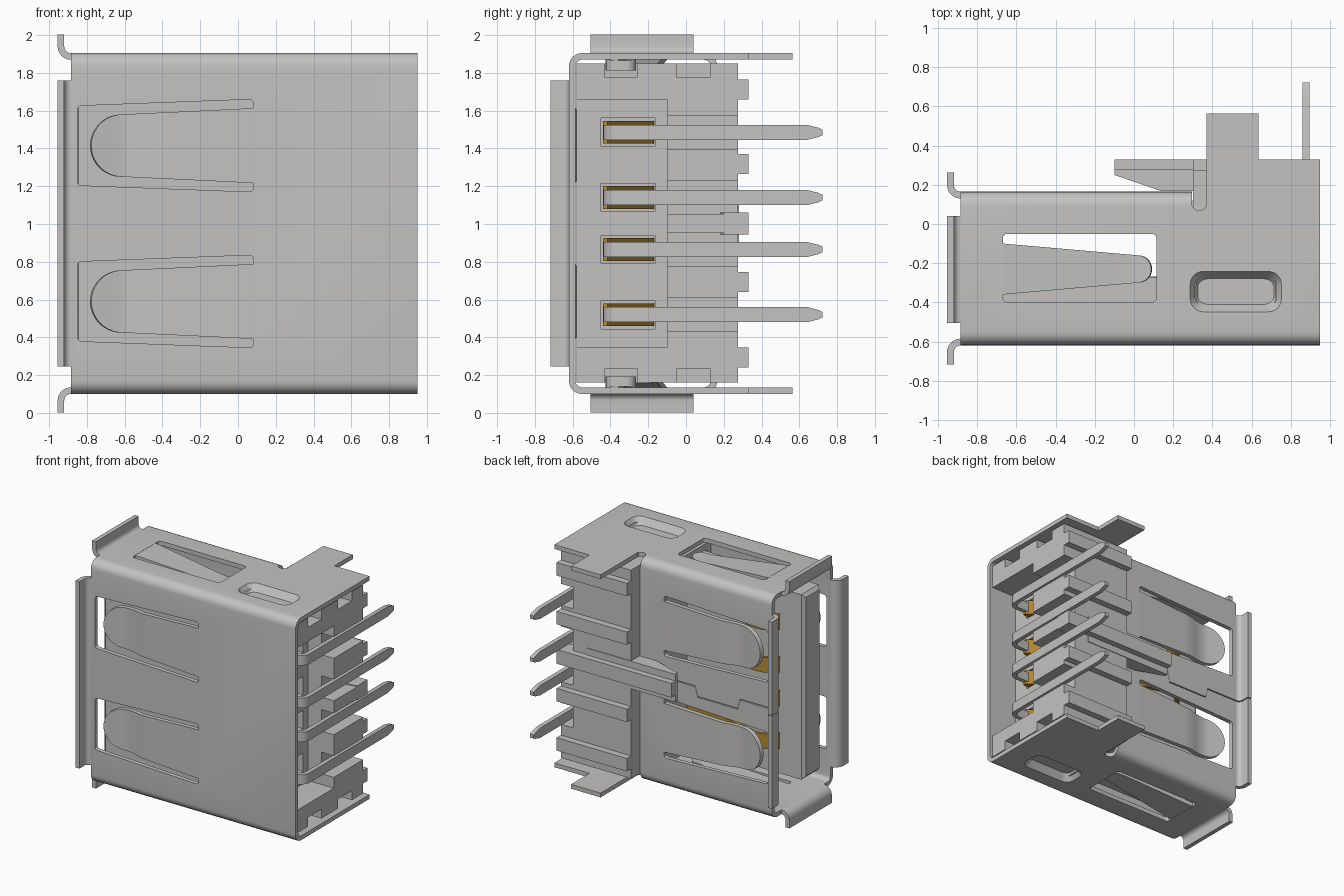
import bpy, bmesh, math
from mathutils import Vector

if "Cube" in bpy.data.objects:
    bpy.data.objects.remove(bpy.data.objects["Cube"], do_unlink=True)


def material(name, rgb):
    m = bpy.data.materials.new(name)
    m.use_nodes = True
    m.diffuse_color = (*rgb, 1)
    m.node_tree.nodes["Principled BSDF"].inputs["Base Color"].default_value = (*rgb, 1)
    return m


GREY = material("warm_grey", (0.55, 0.545, 0.535))
GOLD = material("contact_gold", (0.47, 0.25, 0.03))
parts = []
T = 0.035  # sheet thickness


def finish(name, bm, mat):
    bmesh.ops.recalc_face_normals(bm, faces=bm.faces)
    me = bpy.data.meshes.new(name)
    bm.to_mesh(me)
    bm.free()
    me.materials.append(mat)
    ob = bpy.data.objects.new(name, me)
    bpy.context.collection.objects.link(ob)
    parts.append(ob)
    return ob


def prism(name, axis, pts, a, b, mat=GREY, rounding=0):
    """Extrude a 2D outline along an axis, optionally rounding its corners."""
    place = {"x": lambda u, v, c: (c, u, v),
             "y": lambda u, v, c: (u, c, v),
             "z": lambda u, v, c: (u, v, c)}[axis]
    bm = bmesh.new()
    lo = [bm.verts.new(place(u, v, a)) for u, v in pts]
    hi = [bm.verts.new(place(u, v, b)) for u, v in pts]
    bm.faces.new(lo)
    bm.faces.new(hi[::-1])
    n = len(pts)
    for i in range(n):
        j = (i + 1) % n
        bm.faces.new((lo[i], hi[i], hi[j], lo[j]))
    bmesh.ops.recalc_face_normals(bm, faces=bm.faces)
    if rounding:
        edges = [e for l, h in zip(lo, hi) for e in l.link_edges if h in e.verts]
        bmesh.ops.bevel(bm, geom=edges, offset=rounding, segments=6,
                        profile=0.5, affect="EDGES")
    return finish(name, bm, mat)


def rect(u0, u1, v0, v1):
    return [(u0, v0), (u1, v0), (u1, v1), (u0, v1)]


def box(name, x, y, z, mat=GREY):
    return prism(name, "z", rect(*x, *y), *z, mat)


def cut(target, cutters):
    """Subtract the cutters one by one, then delete them."""
    for c in cutters:
        m = target.modifiers.new("cut", "BOOLEAN")
        m.operation, m.solver, m.object = "DIFFERENCE", "EXACT", c
        deps = bpy.context.evaluated_depsgraph_get()
        mesh = bpy.data.meshes.new_from_object(target.evaluated_get(deps))
        target.modifiers.clear()
        target.data = mesh
        parts.remove(c)
        bpy.data.objects.remove(c, do_unlink=True)


def strip(name, path, widths, thick, place, mat=GREY):
    """Sweep a flat strip along a 2D path with a varying half width."""
    bm = bmesh.new()
    pts = [Vector(p) for p in path]
    rings = []
    for i, (p, w) in enumerate(zip(pts, widths)):
        t = (pts[min(i + 1, len(pts) - 1)] - pts[max(i - 1, 0)]).normalized()
        n = Vector((-t.y, t.x)) * thick / 2
        corners = ((p + n, w), (p + n, -w), (p - n, -w), (p - n, w))
        rings.append([bm.verts.new(place(q.x, q.y, s)) for q, s in corners])
    for r, s in zip(rings, rings[1:]):
        for k in range(4):
            j = (k + 1) % 4
            bm.faces.new((r[k], r[j], s[j], s[k]))
    bm.faces.new(rings[0])
    bm.faces.new(rings[-1][::-1])
    return finish(name, bm, mat)


# Wrapped metal shell with windows, an open rear end and a jigsaw seam
shell = prism("shell", "x", rect(-0.62, 0.165, 0.10, 1.905), -0.885, 0.95, rounding=0.07)
cutters = [
    prism("bore", "x", rect(-0.62 + T, 0.165 - T, 0.10 + T, 1.905 - T), -1, 1.1, rounding=0.035),
    box("rear_opening", (0.3, 1.1), (0.09, 0.5), (-0.1, 2.1)),
    prism("relief_slot", "z", rect(0.295, 0.37, 0.07, 0.4), -0.1, 2.1, rounding=0.035),
    prism("side_window", "z", rect(-0.67, 0.115, -0.40, -0.05), -0.1, 2.1, rounding=0.025)]
for zc in (0.59, 1.415):
    outline = [(0.08, zc + 0.245), (-0.85, zc + 0.21), (-0.85, zc - 0.21), (0.08, zc - 0.245)]
    cutters.append(prism("face_window", "y", outline, -0.8, 0.4, rounding=0.02))
seam = [(-1, 1), (-0.6, 1), (-0.58, 0.92), (-0.22, 0.92), (-0.2, 1), (0.35, 1)]
outline = [(x, z + 0.004) for x, z in seam] + [(x, z - 0.004) for x, z in seam[::-1]]
cutters.append(prism("seam_cut", "y", outline, 0.1, 0.3))
cut(shell, cutters)


# Spring arms: tapered, bent inward, with a round tip
def spring_arm(name, base, tip, w0, w1, bends, place):
    sign = 1 if tip > base else -1
    centre = tip - sign * w1
    us = [base + (centre - base) * i / 12 for i in range(13)]
    ws = [w0 + (w1 - w0) * i / 12 for i in range(13)]
    for i in range(1, 11):
        a = math.radians(8.9 * i)
        us.append(centre + sign * w1 * math.sin(a))
        ws.append(w1 * math.cos(a))

    def depth(u):
        f = (u - base) / (tip - base)
        for (fa, da), (fb, db) in zip(bends, bends[1:]):
            if f <= fb + 1e-6:
                return da + (db - da) * (f - fa) / (fb - fa)
        return bends[-1][1]
    strip(name, [(u, depth(u) + T / 2) for u in us], ws, T, place)


face_bends = [(0, 0), (0.6, 0.012), (0.72, 0.04), (0.8, 0.04), (1, 0.005)]
side_bends = [(0, 0), (0.8, 0.06), (0.9, 0.065), (1, 0.055)]
for level, zc in (("lower", 0.59), ("upper", 1.415)):
    spring_arm("front_arm_" + level, 0.08, -0.78, 0.198, 0.165, face_bends,
               lambda u, v, w: (u, -0.62 + v, zc + w))
    spring_arm("back_arm_" + level, 0.08, -0.78, 0.198, 0.165, face_bends,
               lambda u, v, w: (u, 0.165 - v, zc + w))

# Curled mouth flanges: profile of x against outward distance
arc = [math.radians(15 * i) for i in range(7)]
curl = [(-0.885 - 0.07 * math.cos(a), T - 0.07 * math.sin(a)) for a in arc]
curl += [(-0.885 - T * math.cos(a), T - T * math.sin(a)) for a in arc[::-1]]
curl = [(-0.955, 0.098)] + curl + [(-0.92, 0.098)]
prism("front_flange", "z", [(x, -0.62 - o) for x, o in curl], 0.245, 1.76)
for name, a, b in (("lower", 0.245, 0.996), ("upper", 1.004, 1.76)):
    prism("back_flange_" + name, "z", [(x, 0.165 + o) for x, o in curl], a, b)

# Parts mirrored on the two narrow sides
for name, s in (("bottom", -1), ("top", 1)):
    def side(d):
        """Height at a distance inside the outer surface of this side."""
        return 1.0025 + s * (0.9025 - d)
    prism(name + "_flange", "y", [(x, side(-o)) for x, o in curl], -0.505, 0.04)
    spring_arm(name + "_arm", -0.67, 0.09, 0.13, 0.07, side_bends,
               lambda u, v, w: (u, -0.23 + w, side(v)))
    # rear side plate with solder tab
    plate = [(0.37, 0.09), (0.95, 0.09), (0.95, 0.33), (0.635, 0.33), (0.635, 0.565), (0.37, 0.565)]
    prism(name + "_tab", "z", plate, *sorted((side(0), side(T))))
    # pressed dimple: a bulge inside, hollowed with the wall by a tapered cutter
    bulge = prism(name + "_dimple", "z", rect(0.315, 0.725, -0.425, -0.265),
                  *sorted((side(0.03), side(0.092))), rounding=0.05)
    for target in (shell, bulge):
        hollow = prism("hollow", "z", rect(0.28, 0.76, -0.455, -0.235),
                       *sorted((side(-0.01), side(0.055))), rounding=0.07)
        for v in hollow.data.vertices:
            if abs(v.co.z - side(0.055)) < 0.001:
                v.co.x = 0.52 + (v.co.x - 0.52) * 0.81
                v.co.y = -0.345 + (v.co.y + 0.345) * 0.6
        cut(target, [hollow])

# Insulator body: core with pin pockets, end caps, blocks between the pins
PINS = (0.52, 0.865, 1.14, 1.485)
core = box("body_core", (0.3, 0.70), (-0.58, 0.275), (0.16, 1.85))
box("body_front", (0.18, 0.31), (-0.58, 0.12), (0.2, 1.8))
box("channel_floor", (0.69, 0.82), (-0.10, 0.275), (0.30, 1.70))
cap_low = box("lower_cap", (0.69, 0.93), (-0.58, 0.275), (0.16, 0.345))
cap_high = box("upper_cap", (0.69, 0.93), (-0.58, 0.275), (1.66, 1.85))
for ob, a, b in ((core, 0.1, 0.235), (core, 1.775, 1.9), (cap_low, 0.1, 0.235), (cap_high, 1.775, 1.9)):
    cutters = [box("dimple_notch", (0.31, 1), (-0.43, -0.26), (a, b))]
    if ob is not core:
        cutters.append(box("cap_notch", (0.8, 1), (-0.05, 0.13), (a, b)))
    cut(ob, cutters)
cut(core, [box("pocket", (0.35, 0.8), (-0.45, -0.165), (zc - 0.075, zc + 0.075)) for zc in PINS])
edges = [0.255] + list(PINS) + [1.75]
for i, (a, b) in enumerate(zip(edges, edges[1:])):
    box(f"end_block_{i + 1}", (0.81, 0.93), (-0.10, 0.275), (a + 0.087, b - 0.087))

# Ribs along the back, the middle one longer with a tapered nose
for i, (a, b) in enumerate(((0.24, 0.345), (0.64, 0.745), (1.265, 1.37), (1.66, 1.765))):
    box(f"back_rib_{i + 1}", (0.3, 0.93), (0.2, 0.33), (a, b))
for name, top, end, a, b in (("middle_rib", 0.33, 0.93, 0.945, 1.06),
                             ("middle_rib_base", 0.28, 0.69, 0.89, 1.115)):
    nose = [(-0.1, 0.25), (-0.1, top), (end, top), (end, 0.2), (0.3, 0.1), (0.3, 0.168), (0.14, 0.168)]
    prism(name, "z", nose, a, b)

# Tongue with a tapered tip
tongue = box("tongue", (-0.87, 0.2), (-0.49, -0.27), (0.25, 1.75))
bm = bmesh.new()
bm.from_mesh(tongue.data)
tip = [e for e in bm.edges if all(v.co.x < 0 for v in e.verts)]
bmesh.ops.bevel(bm, geom=tip, offset=0.025, segments=1, affect="EDGES")
bm.to_mesh(tongue.data)
bm.free()

# Pins and gold contacts
bend = [math.radians(15 * i) for i in range(7)]
pin_path = [(0.5, -0.42)] + [(0.818 + 0.06 * math.sin(a), -0.36 - 0.06 * math.cos(a)) for a in bend]
pin_path += [(0.878, 0.64), (0.878, 0.70), (0.878, 0.722)]
pin_widths = [0.04] * 9 + [0.025, 0.015]
contact_path = [(0.25, -0.28), (-0.1, -0.28), (-0.42, -0.2), (-0.5, -0.18), (-0.56, -0.19), (-0.66, -0.26)]
root = [(0.74, -0.44), (0.74, -0.415), (0.37, -0.17), (0.355, -0.17), (0.355, -0.44)]
for i, zc in enumerate(PINS):
    def at_pin(u, v, w):
        return (u, v, zc + w)
    strip(f"pin_{i + 1}", pin_path, pin_widths, T, at_pin)
    strip(f"contact_{i + 1}", contact_path, [0.06] * 6, 0.025, at_pin, GOLD)
    prism(f"contact_root_{i + 1}", "z", root, zc - 0.06, zc + 0.06, GOLD)

# Smooth bends, sharp edges
bpy.ops.object.select_all(action="DESELECT")
for ob in parts:
    ob.select_set(True)
bpy.context.view_layer.objects.active = shell
bpy.ops.object.shade_smooth_by_angle(angle=math.radians(30))
